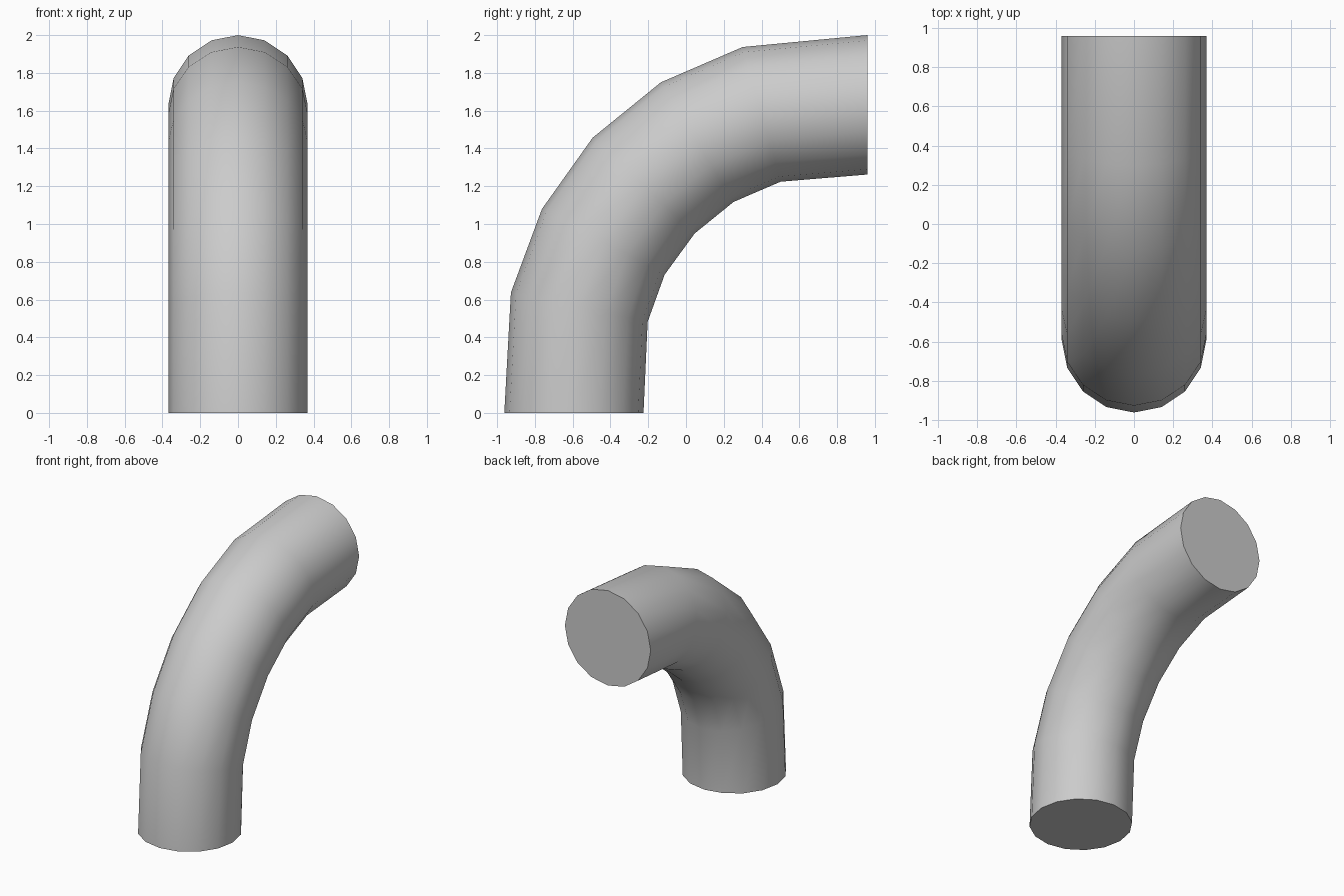
import bpy, bmesh, math
from mathutils import Vector

if "Cube" in bpy.data.objects:
    bpy.data.objects.remove(bpy.data.objects["Cube"])

SIDES = 16
RADIUS = 0.369

# Side outline of the bend: outer and inner (y, z) point of each ring
RINGS = [
    ((-0.962, 0.0), (-0.225, 0.0)),
    ((-0.927, 0.637), (-0.203, 0.482)),
    ((-0.763, 1.079), (-0.113, 0.732)),
    ((-0.494, 1.457), (0.046, 0.950)),
    ((-0.133, 1.750), (0.252, 1.117)),
    ((0.300, 1.937), (0.501, 1.224)),
    ((0.960, 2.0), (0.960, 1.262)),
]

bm = bmesh.new()
loops = []
for outer, inner in RINGS:
    o, i = Vector((0, *outer)), Vector((0, *inner))
    centre, half = (o + i) / 2, (o - i) / 2
    loop = []
    for k in range(SIDES):
        a = 2 * math.pi * k / SIDES
        loop.append(bm.verts.new(centre + half * math.cos(a)
                                 + Vector((RADIUS * math.sin(a), 0, 0))))
    loops.append(loop)

# Pipe wall
for a, b in zip(loops, loops[1:]):
    for k in range(SIDES):
        n = (k + 1) % SIDES
        bm.faces.new((a[k], a[n], b[n], b[k]))

# Flat end caps
bm.faces.new(loops[0])
bm.faces.new(loops[-1])
bmesh.ops.recalc_face_normals(bm, faces=bm.faces[:])

mesh = bpy.data.meshes.new("pipe_elbow")
bm.to_mesh(mesh)
bm.free()
pipe = bpy.data.objects.new("pipe_elbow", mesh)
bpy.context.collection.objects.link(pipe)

# Smooth wall, sharp rims
bpy.context.view_layer.objects.active = pipe
pipe.select_set(True)
bpy.ops.object.shade_smooth_by_angle(angle=math.radians(40))
